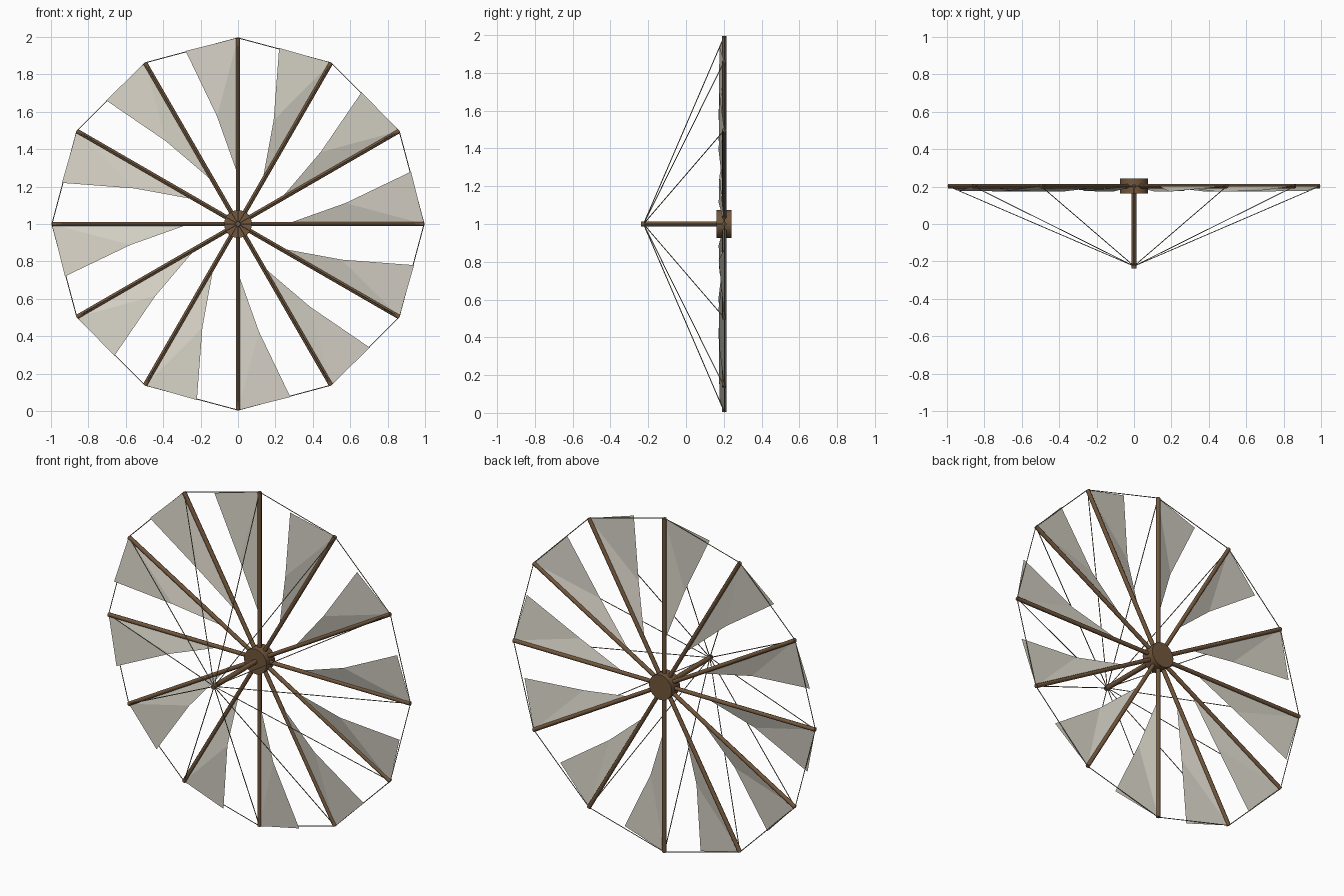
import bpy, math
from mathutils import Vector, Matrix

cube = bpy.data.objects.get("Cube")
if cube:
    bpy.data.objects.remove(cube, do_unlink=True)

SPARS = 12
CENTRE = Vector((0, 0.203, 1))
NOSE = Vector((0, -0.225, 1))


def material(name, rgb):
    m = bpy.data.materials.new(name)
    m.use_nodes = True
    m.diffuse_color = (*rgb, 1)
    m.node_tree.nodes["Principled BSDF"].inputs["Base Color"].default_value = (*rgb, 1)
    return m


wood = material("brown wood", (0.17, 0.095, 0.045))
rope = material("tan rope", (0.3, 0.25, 0.16))
canvas = material("pale canvas", (0.68, 0.65, 0.57))


def rod(name, a, b, radius, sides, mat):
    """Straight round rod between two points, smooth along its length."""
    d = b - a
    bpy.ops.mesh.primitive_cylinder_add(vertices=sides, radius=radius, depth=d.length)
    o = bpy.context.object
    o.name = name
    o.matrix_world = Matrix.Translation((a + b) / 2) @ d.to_track_quat("Z", "Y").to_matrix().to_4x4()
    o.data.materials.append(mat)
    bpy.ops.object.shade_smooth_by_angle(angle=math.radians(62))


def wheel_point(i, along, across=0, forward=0):
    """Point beside spar i: distance along it, across it and toward the front."""
    t = math.tau * i / SPARS
    c, s = math.cos(t), math.sin(t)
    return CENTRE + Vector((along * c - across * s, -forward, along * s + across * c))


# Hub and axle
rod("hub", CENTRE + Vector((0, -0.041, 0)), CENTRE + Vector((0, 0.039, 0)), 0.075, 16, wood)
rod("axle", NOSE + Vector((0, -0.012, 0)), CENTRE, 0.014, 10, wood)

for i in range(SPARS):
    tip = wheel_point(i, 0.995)
    # Spar, rim rope and stay to the axle nose
    rod(f"spar_{i + 1}", CENTRE, tip, 0.012, 8, wood)
    rod(f"rim_rope_{i + 1}", tip, wheel_point(i + 1, 0.995), 0.0025, 6, rope)
    rod(f"stay_{i + 1}", tip, NOSE, 0.0025, 6, rope)

    # Sail cloth, laced to the spar and leaning toward the front at its free edge
    inner = wheel_point(i, 0.26)
    free_edge = wheel_point(i, 0.575, 0.112, 0.03)
    corner = wheel_point(i, 0.925, 0.28, 0.026)
    mesh = bpy.data.meshes.new(f"sail_{i + 1}")
    mesh.from_pydata([inner, tip, corner, free_edge], [], [(0, 1, 3), (1, 2, 3)])
    mesh.materials.append(canvas)
    sail = bpy.data.objects.new(f"sail_{i + 1}", mesh)
    bpy.context.collection.objects.link(sail)
